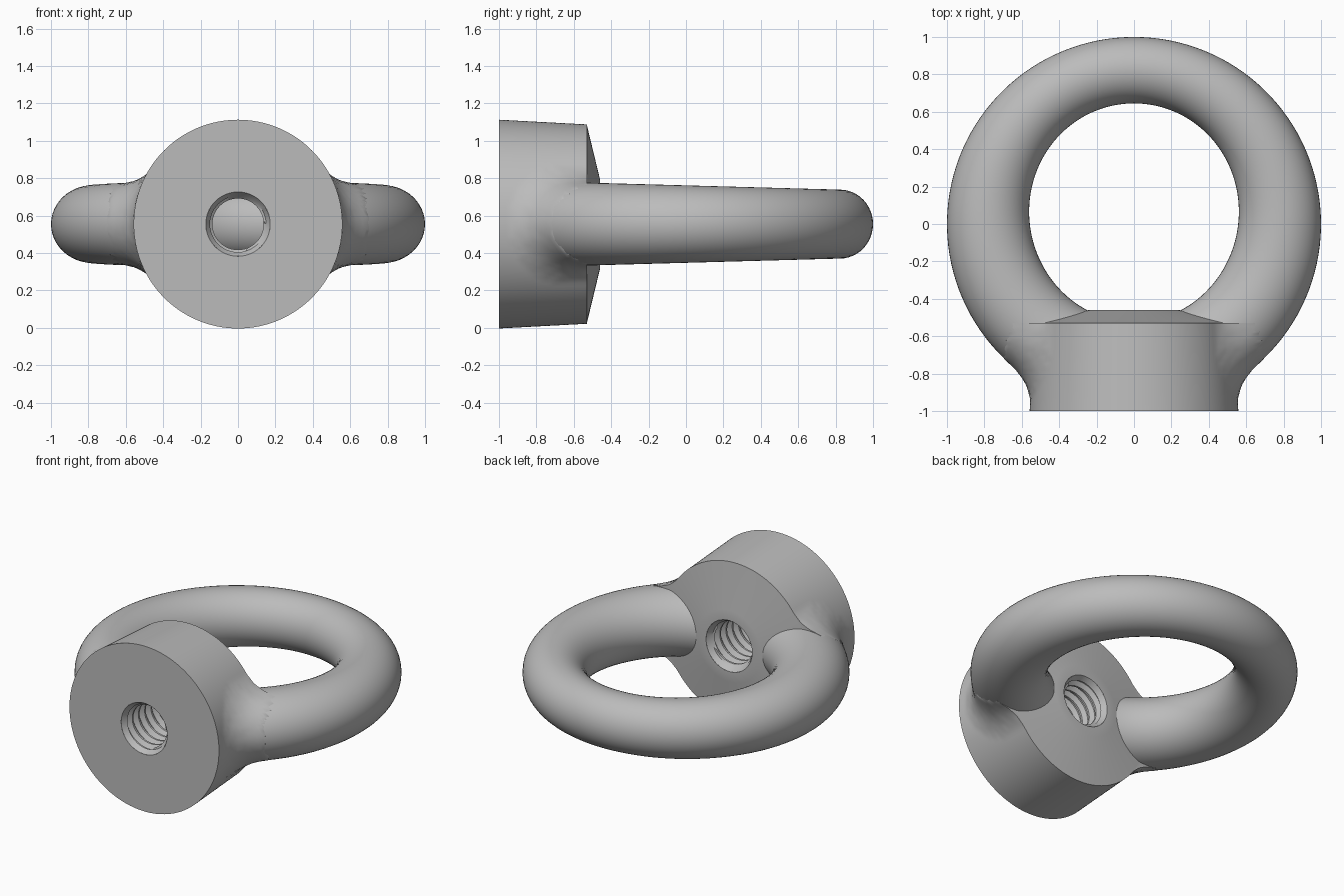
import bpy, bmesh
from math import sin, cos, pi, tau, atan2, hypot, radians

cube = bpy.data.objects.get("Cube")
if cube:
    bpy.data.objects.remove(cube)

ZC = 0.555           # height of the shared centre plane
FRONT, REAR, FACE = -1.0, -0.53, -0.46
BORE = 0.172

steel = bpy.data.materials.new("grey_steel")
steel.use_nodes = True
GREY = (0.5, 0.5, 0.5, 1)
steel.diffuse_color = GREY
bsdf = steel.node_tree.nodes["Principled BSDF"]
bsdf.inputs["Base Color"].default_value = GREY


def grid_object(name, rows, cap=False, angle=35):
    """Skin a list of equally long point rows."""
    bm = bmesh.new()
    grid = [[bm.verts.new(p) for p in row] for row in rows]
    for a, b in zip(grid, grid[1:]):
        for k in range(len(a) - 1):
            bm.faces.new((a[k], a[k + 1], b[k + 1], b[k]))
    if cap:
        bm.faces.new(grid[0][:-1])
        bm.faces.new(grid[-1][:-1])
    bmesh.ops.remove_doubles(bm, verts=bm.verts, dist=1e-5)
    bmesh.ops.recalc_face_normals(bm, faces=bm.faces)
    me = bpy.data.meshes.new(name)
    bm.to_mesh(me)
    bm.free()
    me.materials.append(steel)
    ob = bpy.data.objects.new(name, me)
    bpy.context.collection.objects.link(ob)
    bpy.ops.object.select_all(action='DESELECT')
    ob.select_set(True)
    bpy.context.view_layer.objects.active = ob
    bpy.ops.object.shade_smooth_by_angle(angle=radians(angle))
    return ob


# Ring cross-section at an angle: centre radius, half width, half height
def section(a):
    s = sin(a)
    inner = 0.557 + 0.061 * s + 0.027 * s * s
    mid = (1 + inner) / 2
    return mid, (1 - inner) / 2, 0.207 - 0.0276 * mid * s


def ring_distance(x, y, dz):
    mid, w, h = section(atan2(y, x))
    return (hypot((hypot(x, y) - mid) / w, dz / h) - 1) * w


# Lifting ring, its two ends buried in the collar
start, end = radians(-65), radians(245)
rows = []
for i in range(113):
    a = start + (end - start) * i / 112
    mid, w, h = section(a)
    row = []
    for k in range(49):
        t = tau * (k % 48) / 48
        rad = mid + w * cos(t)
        row.append((rad * cos(a), rad * sin(a), ZC + h * sin(t)))
    rows.append(row)
grid_object("lifting_ring", rows, cap=True, angle=60)


# Collar wall radius, swelling into a fillet where the ring joins
def wall_radius(t, y, base, blend=0.13):
    r = base
    while r < 0.7:
        d1 = r - base
        d2 = ring_distance(r * cos(t), y, r * sin(t))
        mix = max(blend - abs(d1 - d2), 0) / blend
        if min(d1, d2) - mix * mix * blend / 4 > 0:
            break
        r += 0.003
    return r


SIDES, STEPS = 160, 26
angles = [tau * (k % SIDES) / SIDES for k in range(SIDES + 1)]


def circle(r, y):
    return [(r * cos(t), y, ZC + r * sin(t)) for t in angles]


rows = [circle(BORE, FACE), circle(0.24, FACE), circle(0.53, REAR)]
for j in range(STEPS + 1):
    y = REAR + (FRONT - REAR) * j / STEPS
    base = 0.53 + 0.025 * j / STEPS
    row = []
    for t in angles:
        r = wall_radius(t, y, base)
        row.append((r * cos(t), y, ZC + r * sin(t)))
    rows.append(row)
rows.append(circle(BORE, FRONT))
grid_object("collar", rows)

# Threaded bore: helical crests between two chamfered mouths
PITCH, TURN = 0.066, 48
PROFILE = (0.137, 0.137, 0.164, 0.164)
LOW, HIGH = FRONT + 0.035, FACE - 0.035
rows = [[(BORE * cos(tau * k / TURN), FRONT, ZC + BORE * sin(tau * k / TURN))
         for k in range(TURN + 1)]]
for j in range(-4, 38):
    row = []
    for k in range(TURN + 1):
        t = tau * k / TURN
        whole, part = divmod(j, 4)
        y = LOW + PITCH * (whole + (0, 0.2, 0.5, 0.7)[part] + k / TURN)
        r = PROFILE[part]
        if not LOW < y < HIGH:
            y = min(max(y, LOW), HIGH)
            r = 0.15
        row.append((r * cos(t), y, ZC + r * sin(t)))
    rows.append(row)
rows.append([(BORE * cos(tau * k / TURN), FACE, ZC + BORE * sin(tau * k / TURN))
             for k in range(TURN + 1)])
bore = grid_object("threaded_bore", rows, angle=30)
bore.data.flip_normals()
